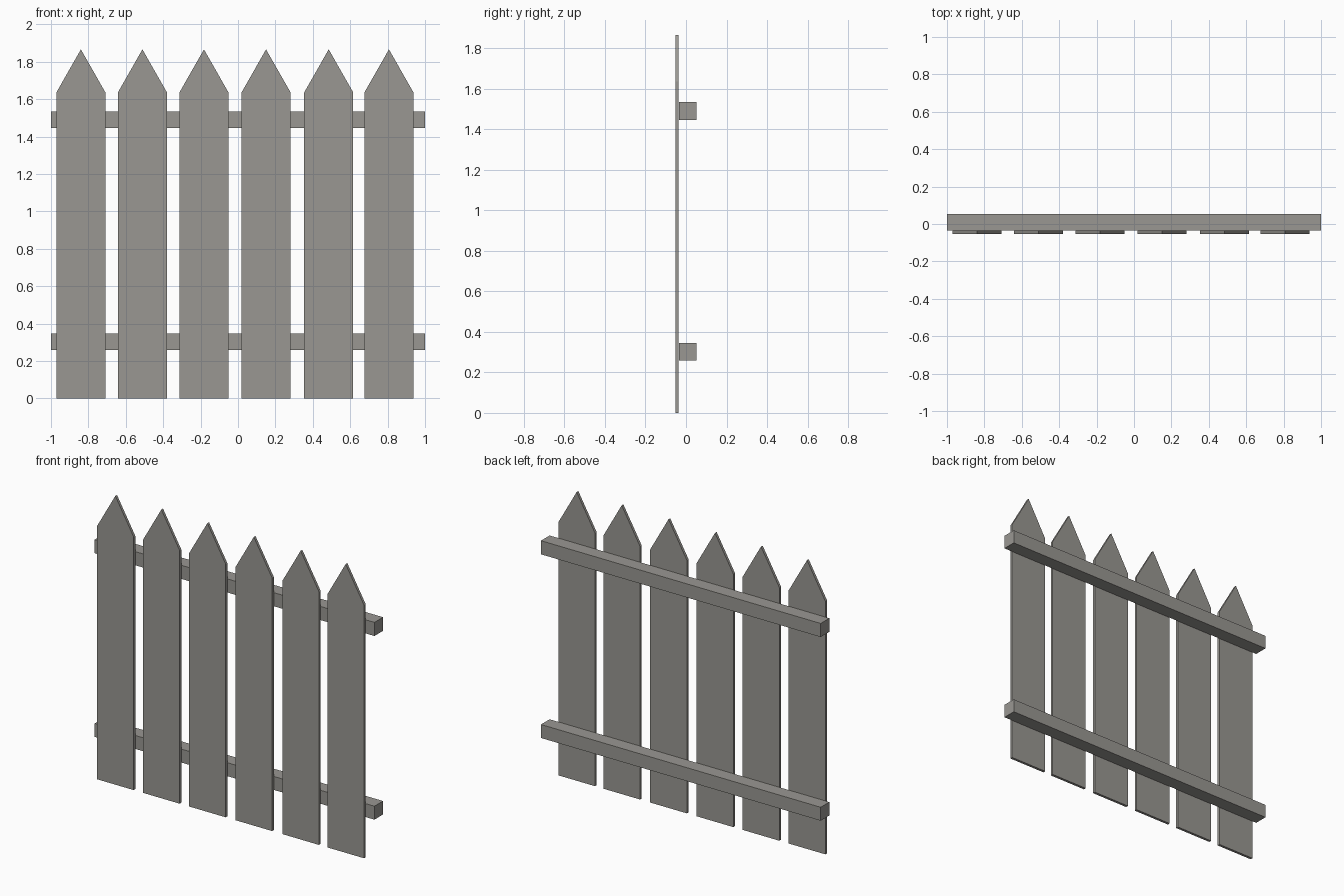
import bpy, bmesh

if "Cube" in bpy.data.objects:
    bpy.data.objects.remove(bpy.data.objects["Cube"])

# One weathered wood colour for the whole fence
wood = bpy.data.materials.new("weathered_grey_wood")
wood.diffuse_color = (0.32, 0.31, 0.288, 1)
wood.use_nodes = True
wood.node_tree.nodes["Principled BSDF"].inputs["Base Color"].default_value = wood.diffuse_color


def extrude_profile(name, profile, y0, y1):
    """Extrude an x-z outline from y0 (front) to y1 (back)."""
    bm = bmesh.new()
    face = bm.faces.new([bm.verts.new((x, y0, z)) for x, z in profile])
    out = bmesh.ops.extrude_face_region(bm, geom=[face])
    moved = [g for g in out["geom"] if isinstance(g, bmesh.types.BMVert)]
    bmesh.ops.translate(bm, verts=moved, vec=(0, y1 - y0, 0))
    bmesh.ops.recalc_face_normals(bm, faces=bm.faces)
    mesh = bpy.data.meshes.new(name)
    bm.to_mesh(mesh)
    bm.free()
    mesh.materials.append(wood)
    obj = bpy.data.objects.new(name, mesh)
    bpy.context.collection.objects.link(obj)
    return obj


# Pointed pickets, slightly unevenly spaced
HALF, SHOULDER, TIP = 0.131, 1.636, 1.866
for i, x in enumerate((-0.84, -0.511, -0.182, 0.15, 0.485, 0.807), 1):
    outline = [(x - HALF, 0), (x + HALF, 0), (x + HALF, SHOULDER),
               (x, TIP), (x - HALF, SHOULDER)]
    extrude_profile(f"picket_{i}", outline, -0.053, -0.036)

# Square rails behind the pickets
for name, z0, z1 in (("lower_rail", 0.259, 0.346), ("upper_rail", 1.446, 1.534)):
    extrude_profile(name, [(-1, z0), (1, z0), (1, z1), (-1, z1)], -0.035, 0.053)
